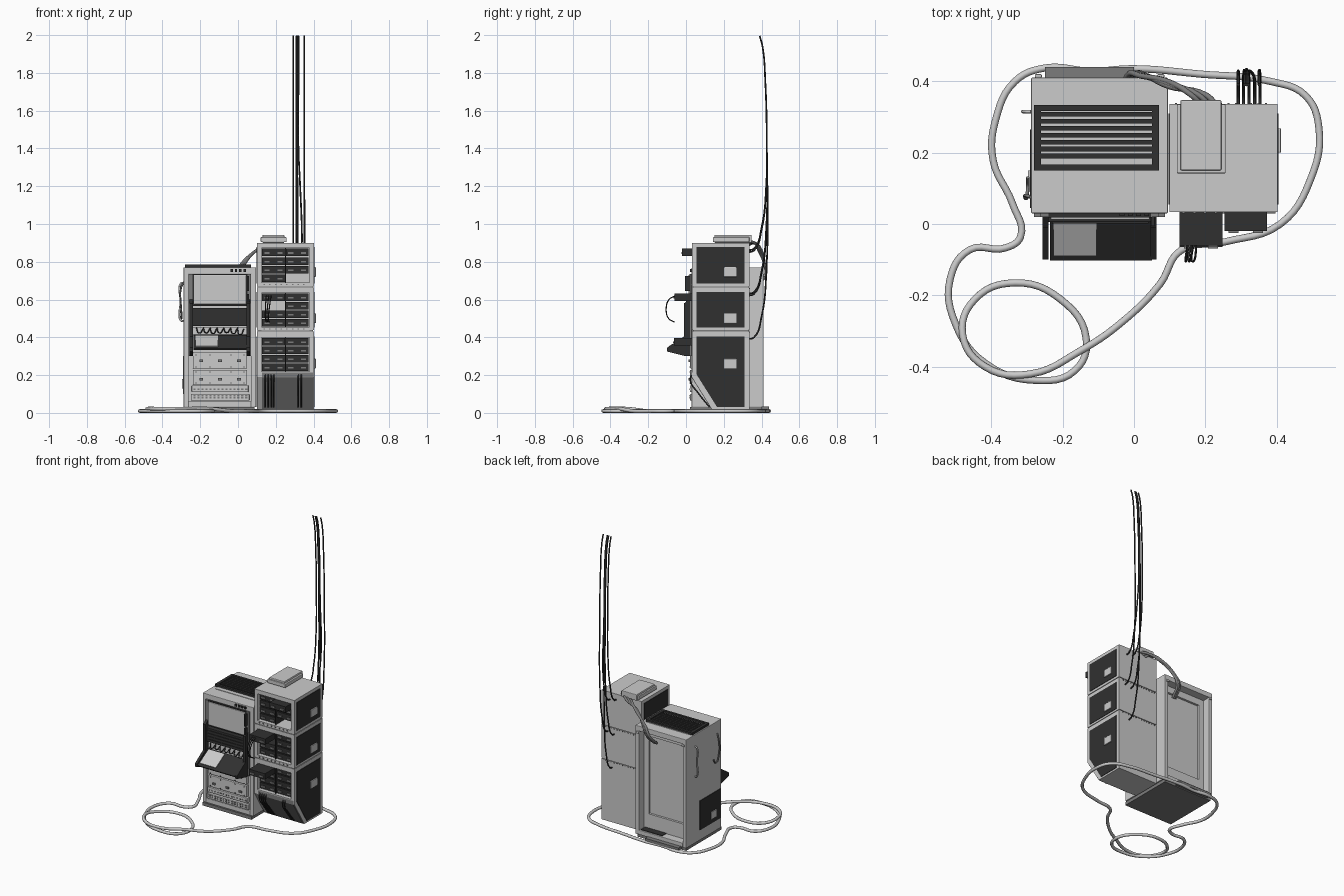
import bpy, bmesh, math, random
random.seed(4)


def mat(name, v):
    m = bpy.data.materials.new(name)
    m.diffuse_color = (v, v, v, 1)
    return m


DARK, MID = mat("dark", 0.03), mat("mid_grey", 0.2)


def finish(name, bm, m=None, bevel=0):
    bmesh.ops.recalc_face_normals(bm, faces=bm.faces)
    me = bpy.data.meshes.new(name)
    bm.to_mesh(me)
    bm.free()
    o = bpy.data.objects.new(name, me)
    bpy.context.collection.objects.link(o)
    if m:
        me.materials.append(m)
    if bevel:
        b = o.modifiers.new("bevel", 'BEVEL')
        b.width, b.segments = bevel, 2
    return o


def boxes(name, items, m=None, bevel=0):
    """One object of boxes, each x0,x1,y0,y1,z0,z1."""
    bm = bmesh.new()
    for x0, x1, y0, y1, z0, z1 in items:
        vs = bmesh.ops.create_cube(bm, size=1)['verts']
        for v in vs:
            v.co = ((x0 + x1) / 2 + v.co.x * (x1 - x0), (y0 + y1) / 2 + v.co.y * (y1 - y0),
                    (z0 + z1) / 2 + v.co.z * (z1 - z0))
    return finish(name, bm, m, bevel)


def prism(name, x0, x1, prof, m=None, bevel=0):
    """Profile in y,z extruded along x."""
    bm = bmesh.new()
    f = bm.faces.new([bm.verts.new((x0, y, z)) for y, z in prof])
    r = bmesh.ops.extrude_face_region(bm, geom=[f])
    for v in r['geom']:
        if isinstance(v, bmesh.types.BMVert):
            v.co.x = x1
    return finish(name, bm, m, bevel)


def tube(name, paths, r, m=None, cyclic=False, res=6):
    """Round cables through the given points, turned into mesh."""
    cu = bpy.data.curves.new(name, 'CURVE')
    cu.dimensions, cu.bevel_depth, cu.bevel_resolution = '3D', r, 2
    cu.resolution_u, cu.use_fill_caps = res, True
    for pts in paths:
        s = cu.splines.new('BEZIER')
        s.bezier_points.add(len(pts) - 1)
        s.use_cyclic_u = cyclic
        for b, p in zip(s.bezier_points, pts):
            b.co = p
            b.handle_left_type = b.handle_right_type = 'AUTO'
    tmp = bpy.data.objects.new(name + "_curve", cu)
    bpy.context.collection.objects.link(tmp)
    me = bpy.data.meshes.new_from_object(tmp.evaluated_get(bpy.context.evaluated_depsgraph_get()))
    bpy.data.objects.remove(tmp)
    o = bpy.data.objects.new(name, me)
    bpy.context.collection.objects.link(o)
    me.shade_smooth()
    me.materials.clear()
    if m:
        me.materials.append(m)


# --- Left cabinet: shell, plinth, recessed back ---
boxes("cabinet_shell", [(-.288, -.262, .03, .41, .03, .765), (.069, .095, .03, .41, .03, .765),
                        (-.288, .095, .03, .41, .735, .77), (-.262, .069, .03, .41, .03, .06)], None, .003)
boxes("cabinet_core", [(-.262, .069, .045, .34, .06, .735)])
boxes("cabinet_back_frame", [(-.262, -.225, .34, .355, .06, .735), (.032, .069, .34, .355, .06, .735),
                             (-.225, .032, .34, .355, .69, .735), (-.225, .032, .34, .355, .06, .16)])
boxes("cabinet_plinth", [(-.28, .087, .02, .40, .008, .03), (-.25, .0, .40, .44, .015, .035)], MID)
boxes("cabinet_back_vent", [(-.1, .06, .355, .40, .06, .064)], DARK)
boxes("cabinet_back_knobs", [(x - .01, x + .01, .41, .42, .72, .735) for x in (-.268, .075)], None, .003)

# --- Top grille with slats ---
boxes("top_plate", [(-.255, .058, .12, .335, .77, .773)])
boxes("grille_frame", [(-.28, -.26, .15, .333, .77, .786), (.05, .07, .15, .333, .77, .786),
                       (-.26, .05, .15, .166, .77, .786), (-.26, .05, .316, .333, .77, .786)], DARK)
boxes("grille_slats", [(-.26, .05, y, y + .013, .773, .782) for y in [.184 + .0195 * i for i in range(7)]], DARK)
boxes("top_controls", [(x, x + .013, .022, .03, .747, .762) for x in [-.04 + .023 * i for i in range(4)]], DARK)

# --- Cabinet front: display, dark unit, drawers, vents ---
boxes("front_rails", [(-.262, -.24, .02, .045, .3, .735), (.048, .069, .02, .045, .3, .735)], MID)
boxes("display_bezel", [(-.24, .05, .018, .045, .565, .735)], DARK)
boxes("display_panel", [(-.234, .044, .012, .03, .575, .73)], None, .003)
boxes("display_grips", [(s, s + .011, -.005, .02, .645, .725) for s in (.047,)] +
      [(.047, .058, .0, .02, .57, .63)], DARK)
boxes("dark_unit", [(-.24, .05, .005, .045, .46, .555)], DARK, .003)
boxes("dark_unit_ridges", [(-.23, .04, .001, .006, z, z + .006) for z in (.475, .495, .515, .535)], DARK)
boxes("patch_strip", [(-.24, .05, .025, .045, .415, .455)])
tube("patch_leads", [[(x, .02, .45), (x + .015, .005, .425 - .012 * random.random()), (x + .035, .02, .445)]
                     for x in [-.22 + .036 * i for i in range(7)]], .003, DARK)
boxes("drawer_fronts", [(-.238, .048, .022, .046, .235, .32), (-.238, .048, .022, .046, .15, .228)], None, .003)
boxes("drawer_handles", [(x - .01, x + .01, .014, .024, z, z + .012)
                         for z in (.27, .172) for x in (-.195, -.095, .005)], MID)
boxes("drawer_studs", [(x, x + .005, .018, .023, z, z + .005)
                       for z in (.24, .305, .155, .215) for x in (-.225, -.15, -.04, .03)], DARK)
boxes("lower_vent_panels", [(-.245, .055, .02, .046, .11, .145), (-.25, .06, .022, .046, .065, .1)], None, .003)
boxes("lower_vent_slots", [(x, x + .011, .018, .021, z, z + .008)
                           for z in (.122, .075, .088) for x in [-.235 + .021 * i for i in range(14)]], MID)

# --- Fold-out keyboard tray ---
prism("tray_base", -.235, .05, [(.02, .402), (-.097, .332), (-.102, .34), (.015, .412)], DARK)
prism("tray_light_pad", -.225, -.105, [(.008, .406), (-.088, .35), (-.09, .354), (.006, .41)])
for n, x in (("left", -.256), ("right", .046)):
    prism("tray_arm_" + n, x, x + .017, [(.02, .30), (.0, .30), (-.1, .325), (-.1, .345), (-.01, .405),
                                         (-.01, .58), (.02, .6)], DARK)

# --- Cabinet left side: grille, handle, hook ---
boxes("side_grille", [(-.292, -.287, .045, .265, .1, .3)], DARK)
boxes("side_badge", [(-.297, -.29, .09, .15, .13, .18)])
tube("side_handle", [[(-.288, .315, .69), (-.303, .315, .685), (-.304, .315, .59), (-.303, .315, .49),
                      (-.288, .315, .485)]], .005)
tube("side_hook", [[(-.288, .075, .69), (-.302, .08, .66), (-.3, .075, .54), (-.298, .1, .5), (-.298, .13, .53)]],
     .005, MID)

# --- Right tower: three open-fronted modules ---
X0, X1, Y0, Y1 = .1, .402, .033, .336
prism("tower_foot", X0, X1, [(Y0, .22), (Y0, .19), (.14, .018), (Y1, .018), (Y1, .22)])
bays = [("lower", .22, .432, .22, .40), ("middle", .438, .664, .455, .635), ("upper", .67, .9, .69, .872)]
empty = {("upper", 1, 0), ("middle", 0, 2)}
pulled = {("upper", 1, 3): -.02, ("middle", 0, 3): -.06, ("lower", 0, 3): -.064}
for n, z0, z1, b0, b1 in bays:
    boxes("module_shell_" + n, [(X0, .124, Y0, Y1, z0, z1), (.378, X1, Y0, Y1, z0, z1),
                                (.124, .378, Y0, Y1, b1, z1), (.124, .378, Y0, Y1, z0 - .001, b0),
                                (.124, .378, .2, Y1, b0, b1)])
    units, grips, h = [], [], (b1 - b0) / 4
    for c in range(2):
        for r in range(4):
            if (n, c, r) in empty:
                continue
            x, z, y = .128 + c * .125, b0 + r * h, pulled.get((n, c, r), .055)
            units.append((x, x + .12, y, .2, z + .003, z + h - .003))
            grips += [(x + .012, x + .04, y - .005, y, z + .015, z + .024),
                      (x + .08, x + .108, y - .005, y, z + .015, z + .024)]
    boxes("rack_units_" + n, units, DARK)
    boxes("rack_unit_grips_" + n, grips, MID)
    boxes("rack_divider_" + n, [(.248, .253, .045, .2, b0, b1)], DARK)
    boxes("rack_studs_" + n, [(x, x + .008, .03, .034, b0 - .014, b0 - .007)
                              for x in [.135 + .03 * i for i in range(8)]], MID)
    # dark side panels with a light latch box
    for s, x in (("left", X0 - .003), ("right", X1 - .001)):
        if n == "lower":
            prism("side_panel_lower_" + s, x, x + .004,
                  [(.055, .405), (.055, .205), (.165, .03), (.31, .03), (.31, .405)], DARK)
        else:
            boxes(f"side_panel_{n}_{s}", [(x, x + .004, .055, .31, b0 - .004, b1 + .006)], DARK)
    zl = {"lower": .235, "middle": .475, "upper": .72}[n]
    boxes("side_latch_" + n, [(.402, .412, .2, .268, zl, zl + .052)], None, .003)
boxes("tower_seams", [(X0 + .004, X1 - .004, Y0 + .004, Y1 - .004, z, z + .008) for z in (.431, .663)], MID)
boxes("tower_back_studs", [(x, x + .006, Y1, Y1 + .003, z, z + .006)
                           for z in (.425, .655) for x in [.115 + .021 * i for i in range(13)]], MID)

# --- Sloped front plate and bars at the foot of the tower ---
prism("foot_slope_plate", .128, .396, [(.03, .215), (.03, .188), (.135, .02), (.142, .022), (.036, .2)], MID)
tube("foot_bars", [[(x, .034, .205), (x, .022, .175), (x, .065, .105), (x, .125, .03)]
                   for x in (.145, .16, .175, .19, .32, .335)], .004, DARK)

# --- Box on top of the tower ---
boxes("top_box", [(.13, .245, .15, .347, .9, .942)], None, .004)
boxes("top_box_lid", [(.12, .257, .142, .335, .905, .93)], None, .003)

# --- Cables ---
tube("link_cables", [[(.235 - .02 * i, .33, .91 - .01 * i), (.2 - .02 * i, .362, .9), (.1, .385 + .006 * i, .862),
                      (.035 - .008 * i, .415, .79), (.005 - .01 * i, .42, .73), (-.01 - .01 * i, .36, .66)]
                     for i in range(3)], .008, MID)
tube("ceiling_cables", [[(x, .33, z), (x, .36, z + .01), (x, .40, z + .12), (x + d / 2, .425, z + .35),
                         (x + d, .428, 1.4), (x + d, .42, 1.75), (x + d, .405, 1.94), (x + d, .39, 1.996)]
                        for x, z, d in ((.292, .86, 0), (.307, .62, .003), (.322, .39, -.008),
                                        (.338, .85, -.018), (.353, .63, -.002))], .0045, DARK)
tube("drawer_leads", [[(.15 + .012 * i, -.058, .62), (.148 + .012 * i, -.09, .6), (.145 + .01 * i, -.105, .55),
                       (.145 + .008 * i, -.092, .5), (.15 + .008 * i, -.06, .48)] for i in range(3)], .003, DARK)

# --- Hose looping round the machine on the floor ---
hose = [(-.25, .437), (-.12, .428), (0, .435), (.185, .42), (.38, .4), (.48, .36), (.518, .27), (.495, .126),
        (.41, 0), (.255, -.05), (.13, -.075), (.073, -.168), (-.04, -.28), (-.15, -.355), (-.29, -.42),
        (-.417, -.4), (-.48, -.31), (-.445, -.21), (-.333, -.165), (-.207, -.21), (-.134, -.32),
        (-.165, -.41), (-.277, -.438), (-.417, -.39), (-.5, -.28), (-.515, -.154), (-.46, -.072),
        (-.36, -.067), (-.318, -.036), (-.34, .056), (-.395, .18), (-.387, .294), (-.333, .4)]
tube("floor_hose", [[(x, y, .022 if 13 <= i <= 16 else .01) for i, (x, y) in enumerate(hose)]], .01, None, True)
